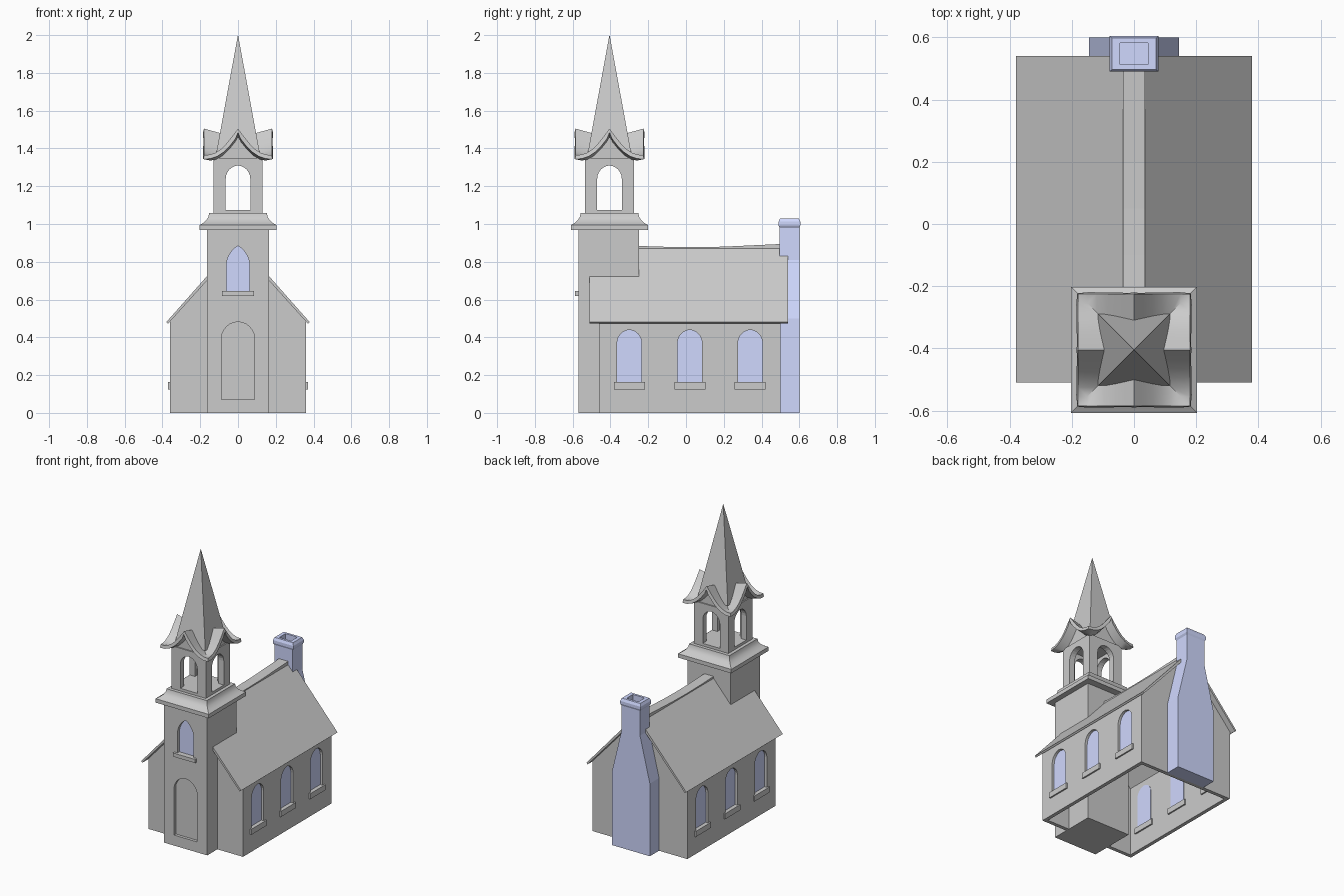
import bpy, bmesh, math
from mathutils import Matrix

if "Cube" in bpy.data.objects:
    bpy.data.objects.remove(bpy.data.objects["Cube"])

CY = -0.405  # tower centre line

blue = bpy.data.materials.new("blue")
blue.diffuse_color = (0.63, 0.69, 1.0, 1)
blue.use_nodes = True
blue.node_tree.nodes["Principled BSDF"].inputs["Base Color"].default_value = blue.diffuse_color


def add(name, bm, mat=None, recalc=True):
    if recalc:
        bmesh.ops.recalc_face_normals(bm, faces=bm.faces)
    me = bpy.data.meshes.new(name)
    bm.to_mesh(me)
    bm.free()
    ob = bpy.data.objects.new(name, me)
    bpy.context.collection.objects.link(ob)
    if mat:
        me.materials.append(mat)
    return ob


def prism(name, pts, a, b, axis='y', mat=None):
    """Extrude a (u, z) outline from a to b along x or y."""
    bm = bmesh.new()
    ends = [[bm.verts.new((u, d, z) if axis == 'y' else (d, u, z)) for u, z in pts]
            for d in (a, b)]
    n = len(pts)
    bm.faces.new(ends[0])
    bm.faces.new(ends[1][::-1])
    for i in range(n):
        j = (i + 1) % n
        bm.faces.new((ends[0][i], ends[0][j], ends[1][j], ends[1][i]))
    return add(name, bm, mat)


def loft(name, rings, cy, mat=None):
    """Stack rectangular rings given as (half x, half y, z)."""
    bm = bmesh.new()
    loops = [[bm.verts.new((sx * hx, cy + sy * hy, z))
              for sx, sy in ((-1, -1), (1, -1), (1, 1), (-1, 1))] for hx, hy, z in rings]
    for lo, hi in zip(loops, loops[1:]):
        for i in range(4):
            j = (i + 1) % 4
            bm.faces.new((lo[i], lo[j], hi[j], hi[i]))
    bm.faces.new(loops[0])
    bm.faces.new(loops[-1])
    bmesh.ops.remove_doubles(bm, verts=bm.verts, dist=1e-5)
    return add(name, bm, mat)


def box(name, x0, x1, y0, y1, z0, z1, mat=None):
    return prism(name, [(x0, z0), (x1, z0), (x1, z1), (x0, z1)], y0, y1, 'y', mat)


def arch(c, hw, z0, top, h, n=6):
    """Outline of an opening with a two-centred arch of rise h."""
    r = (h * h + hw * hw) / (2 * hw)
    end = math.asin(min(1, h / r))
    right = [(hw - r + r * math.cos(end * i / n), top - h + r * math.sin(end * i / n))
             for i in range(n + 1)]
    right[-1] = (0, top)
    half = [(hw, z0)] + right
    return [(c + u, z) for u, z in half] + [(c - u, z) for u, z in half[-2::-1]]


def cut(ob, cutter):
    m = ob.modifiers.new("cut", 'BOOLEAN')
    m.operation, m.solver, m.object = 'DIFFERENCE', 'EXACT', cutter
    bpy.context.view_layer.objects.active = ob
    bpy.ops.object.modifier_apply(modifier=m.name)
    bpy.data.objects.remove(cutter)


def smooth(ob, deg=30):
    bpy.ops.object.select_all(action='DESELECT')
    ob.select_set(True)
    bpy.context.view_layer.objects.active = ob
    bpy.ops.object.shade_smooth_by_angle(angle=math.radians(deg))


def sym(half):
    return half + [(-u, z) for u, z in half[::-1]]


# Nave: hollow gabled shell, open underneath
nave = prism("nave_walls", sym([(.36, 0), (.36, .49), (.035, .862)]), -.46, .50)
cut(nave, prism("c", sym([(.335, -.1), (.335, .475), (.03, .825)]), -.435, .475))

# Side windows with panes and sills, both sides
for i, y in enumerate((-.30, .02, .34)):
    shape = arch(y, .065, .16, .44, .07)
    cut(nave, prism("c", shape, -.5, .5, 'x'))
    for s, side in ((-1, "left"), (1, "right")):
        prism(f"{side}_window_{i}", shape, s * .333, s * .343, 'x', blue)
        box(f"{side}_sill_{i}", s * .325, s * .37, y - .082, y + .082, .125, .163)

# Main roof and sagging ridge cap
prism("main_roof", [(.38, .48), (.035, .87), (-.035, .87), (-.38, .48),
                    (-.37, .472), (-.027, .853), (.027, .853), (.37, .472)], -.51, .54)
prism("ridge_cap", [(-.26, .862), (.50, .866), (.50, .894), (.35, .887), (.2, .88),
                    (.05, .877), (-.1, .879), (-.26, .884)], -.035, .035, 'x')

# Tower with door and window niches
tower = box("tower", -.165, .165, -.57, -.25, 0, .98)
cut(tower, prism("c", arch(0, .088, .072, .482, .09), -.6, -.55))
win = arch(0, .062, .64, .885, .11)
cut(tower, prism("c", win, -.6, -.545))
prism("tower_window", win, -.55, -.54, 'y', blue)
box("tower_sill", -.085, .085, -.587, -.55, .62, .645)

# Flared cornice between tower and belfry
smooth(loft("cornice", [(h, h, z) for h, z in (
    (.16, .968), (.203, .968), (.203, .995), (.185, 1.005), (.168, 1.02),
    (.157, 1.037), (.153, 1.057), (.12, 1.057))], CY))

# Open belfry
belfry = box("belfry", -.13, .13, CY - .13, CY + .13, 1.05, 1.35)
cut(belfry, box("c", -.09, .09, CY - .09, CY + .09, 1.075, 1.33))
cut(belfry, prism("c", arch(0, .065, 1.075, 1.31, .07), CY - .3, CY + .3))
cut(belfry, prism("c", arch(CY, .065, 1.075, 1.31, .07), -.3, .3, 'x'))

# Swept cross-gable roof over the belfry
E = .18
half = [(0, 1.505), (.03, 1.465), (.06, 1.427), (.09, 1.397), (.12, 1.377), (.15, 1.367), (E, 1.365)]
prof = [(-u, z) for u, z in half[:0:-1]] + half
bm = bmesh.new()
for k in range(4):
    rot = Matrix.Translation((0, CY, 0)) @ Matrix.Rotation(k * math.pi / 2, 4, 'Z')
    out, inn = [], []
    for u, z in prof:
        for row, y, zz in ((out, -E, z), (inn, -abs(u), z - .05 * (1 - abs(u) / E))):
            v = bm.verts.new((u, y, zz))
            v.co = rot @ v.co
            row.append(v)
    for i in range(len(prof) - 1):
        bm.faces.new((out[i], out[i + 1], inn[i + 1], inn[i]))
bmesh.ops.remove_doubles(bm, verts=bm.verts, dist=1e-5)
bmesh.ops.dissolve_degenerate(bm, dist=1e-5, edges=bm.edges)
gables = add("belfry_roof", bm, recalc=False)
sol = gables.modifiers.new("thickness", 'SOLIDIFY')
sol.thickness, sol.offset = .022, -1
bpy.context.view_layer.objects.active = gables
bpy.ops.object.modifier_apply(modifier=sol.name)
smooth(gables)

# Gable infill under the swept roof
infill = [(.12, 1.335)] + [(u, z - .045 + .1 * u) for u, z in half[4::-1]]
infill += [(-u, z) for u, z in infill[-2::-1]]
prism("gable_infill_front_back", infill, CY - .122, CY + .122)
prism("gable_infill_sides", [(CY + u, z) for u, z in infill], -.122, .122, 'x')

# Spire
loft("spire", [(.115, .115, 1.375), (0.0005, 0.0005, 2.0)], CY)

# Chimney with shouldered stack and hollow cap
prism("chimney", sym([(.145, 0), (.145, .50), (.07, .81), (.07, .985)]), .495, .60, 'y', blue)
loft("chimney_cap", [(.07, .0525, .98), (.078, .0575, .993), (.078, .0575, 1.012), (.07, .05, 1.03),
                     (.045, .034, 1.03), (.045, .034, .99)], .5475, blue)
